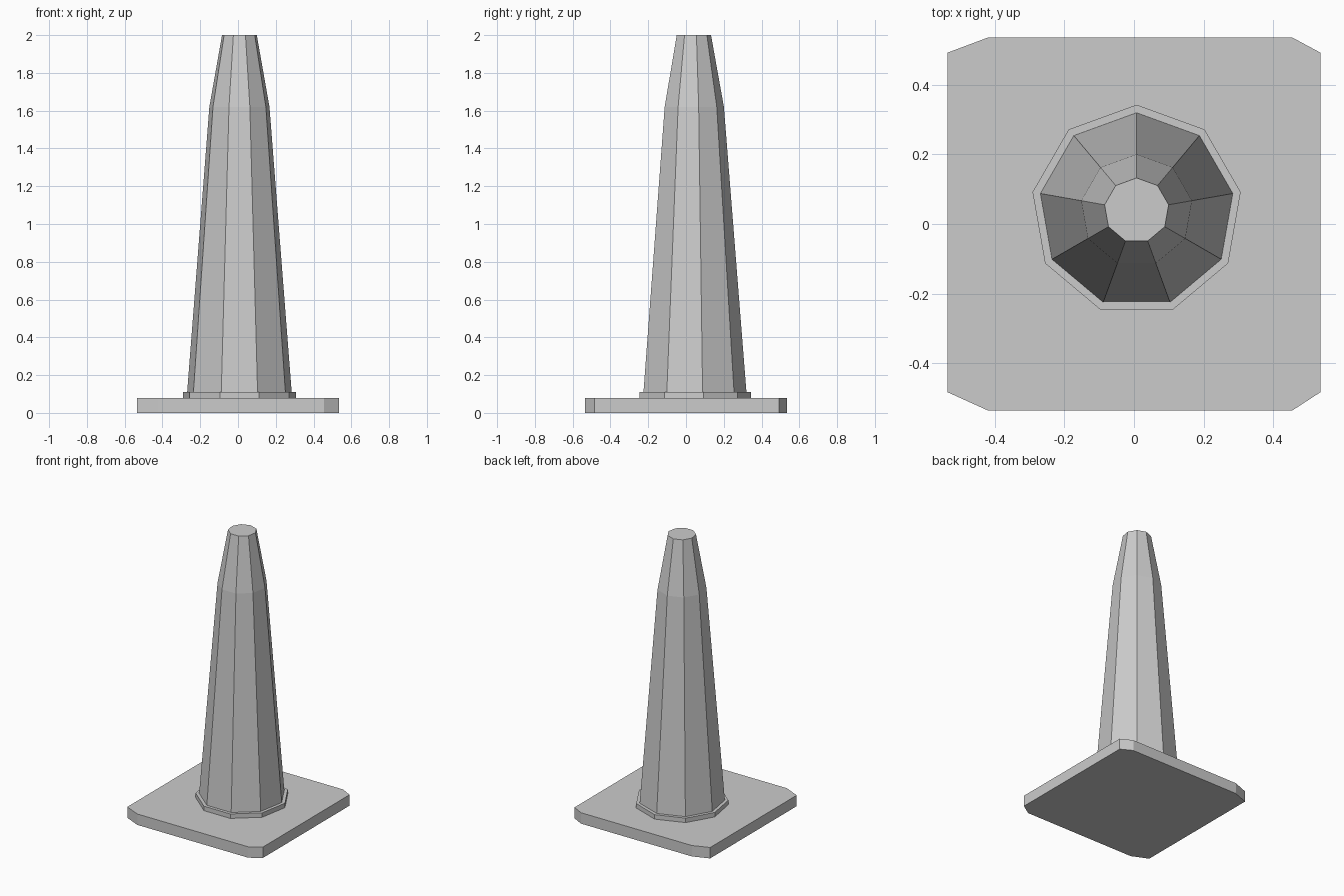
import bpy, bmesh
from math import sin, cos, radians

if "Cube" in bpy.data.objects:
    bpy.data.objects.remove(bpy.data.objects["Cube"])

CX, CY, SIDES = 0.0075, 0.039, 9


def loft(name, rings):
    """Join rings of equal point count into a closed, flat-shaded solid."""
    bm = bmesh.new()
    loops = [[bm.verts.new(p) for p in ring] for ring in rings]
    n = len(loops[0])
    for a, b in zip(loops, loops[1:]):
        for i in range(n):
            j = (i + 1) % n
            bm.faces.new((a[i], a[j], b[j], b[i]))
    bm.faces.new(loops[0][::-1])
    bm.faces.new(loops[-1])
    bmesh.ops.recalc_face_normals(bm, faces=bm.faces)
    mesh = bpy.data.meshes.new(name)
    bm.to_mesh(mesh)
    bm.free()
    obj = bpy.data.objects.new(name, mesh)
    bpy.context.collection.objects.link(obj)
    return obj


def ring(radius, z):
    """Nine-sided ring with one corner pointing to the back."""
    angles = [radians(90 + 360 * k / SIDES) for k in range(SIDES)]
    return [(CX + radius * cos(a), CY + radius * sin(a), z) for a in angles]


# Square base plate with uneven clipped corners
E = 0.536
outline = [(-0.421, -E), (0.456, -E), (E, -0.484), (E, 0.493),
           (0.456, E), (-0.421, E), (-E, 0.493), (-E, -0.484)]
loft("base_plate", [[(x, y, z) for x, y in outline] for z in (0, 0.078)])

# Low collar around the foot of the cone
loft("collar", [ring(0.304, 0.078), ring(0.304, 0.11)])

# Tapered cone body with a steeper tip
loft("cone_body", [ring(0.281, 0.11), ring(0.1616, 1.62), ring(0.0935, 2.0)])
